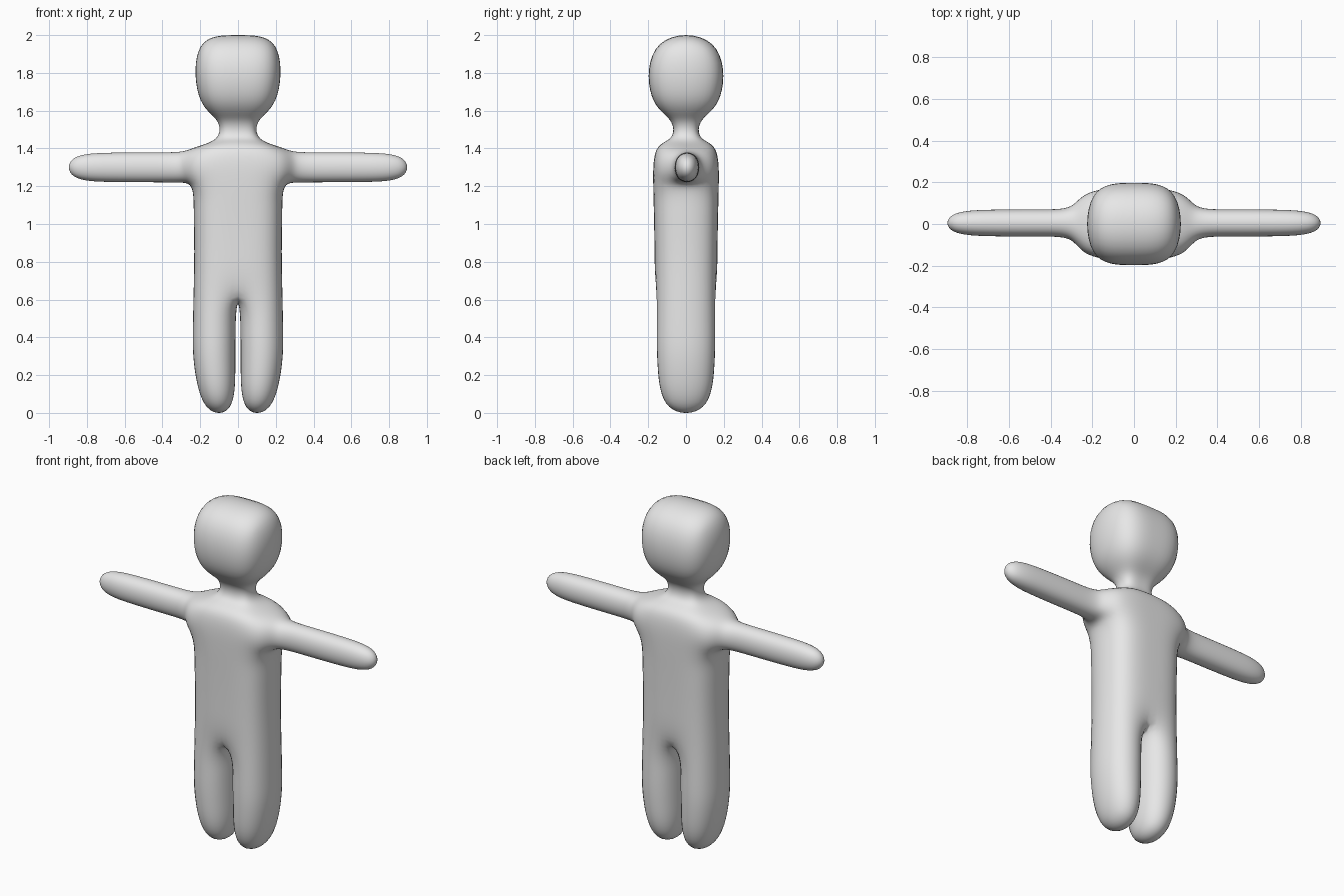
import bpy, bmesh

if "Cube" in bpy.data.objects:
    bpy.data.objects.remove(bpy.data.objects["Cube"])

# Right half of a simple box cage, mirrored and subdivided into a smooth figure
bm = bmesh.new()


def body_ring(z, a, b, inner=0.0, side_z=None):
    """Half ring: front inner, front outer, back outer, back inner."""
    zs = z if side_z is None else side_z
    return [bm.verts.new(p) for p in
            ((inner, -b, z), (a, -b, zs), (a, b, zs), (inner, b, z))]


def arm_ring(x, hy, hz, cy=0.005, cz=1.30):
    return [bm.verts.new((x, cy + sy * hy, cz + sz * hz))
            for sy, sz in ((-1, -1), (1, -1), (1, 1), (-1, 1))]


def bridge(r1, r2, sides):
    for i in sides:
        j = (i + 1) % 4
        bm.faces.new((r1[i], r1[j], r2[j], r2[i]))


# head, neck and torso, from the crown down to the crotch
head_top = body_ring(2.016, 0.245, 0.207)
head_base = body_ring(1.63, 0.24, 0.207)
neck_top = body_ring(1.56, 0.096, 0.062)
neck_base = body_ring(1.44, 0.096, 0.062)
shoulder = body_ring(1.435, 0.245, 0.175, side_z=1.41)
armpit = body_ring(1.205, 0.245, 0.174)
chest = body_ring(1.08, 0.245, 0.170)
waist = body_ring(0.85, 0.240, 0.166)
crotch = body_ring(0.64, 0.245, 0.165)
trunk = [head_top, head_base, neck_top, neck_base, shoulder,
         armpit, chest, waist, crotch]
bm.faces.new(head_top)
for upper, lower in zip(trunk, trunk[1:]):
    # the side face below the shoulder is left open for the arm
    bridge(upper, lower, (0, 2) if upper is shoulder else (0, 1, 2))

# arm
arm = [[armpit[1], armpit[2], shoulder[2], shoulder[1]],
       arm_ring(0.29, 0.072, 0.087), arm_ring(0.42, 0.071, 0.086),
       arm_ring(0.67, 0.071, 0.086), arm_ring(0.915, 0.062, 0.076)]
for r1, r2 in zip(arm, arm[1:]):
    bridge(r1, r2, range(4))
bm.faces.new(arm[-1])

# leg
leg = [crotch, body_ring(0.42, 0.25, 0.169, 0.003),
       body_ring(0.26, 0.25, 0.168, 0.004),
       body_ring(-0.023, 0.19, 0.137, 0.008)]
for r1, r2 in zip(leg, leg[1:]):
    bridge(r1, r2, range(4))
bm.faces.new(leg[-1])

bmesh.ops.recalc_face_normals(bm, faces=bm.faces)
for f in bm.faces:
    f.smooth = True
mesh = bpy.data.meshes.new("body")
bm.to_mesh(mesh)
bm.free()

body = bpy.data.objects.new("body", mesh)
bpy.context.collection.objects.link(body)

# single plain colour
grey = bpy.data.materials.new("light_grey")
grey.diffuse_color = (0.8, 0.8, 0.8, 1.0)
grey.use_nodes = True
grey.node_tree.nodes["Principled BSDF"].inputs["Base Color"].default_value = grey.diffuse_color
mesh.materials.append(grey)

mirror = body.modifiers.new("mirror", 'MIRROR')
mirror.use_clip = True
mirror.merge_threshold = 0.001
smooth = body.modifiers.new("smooth", 'SUBSURF')
smooth.levels = 3
smooth.render_levels = 3
